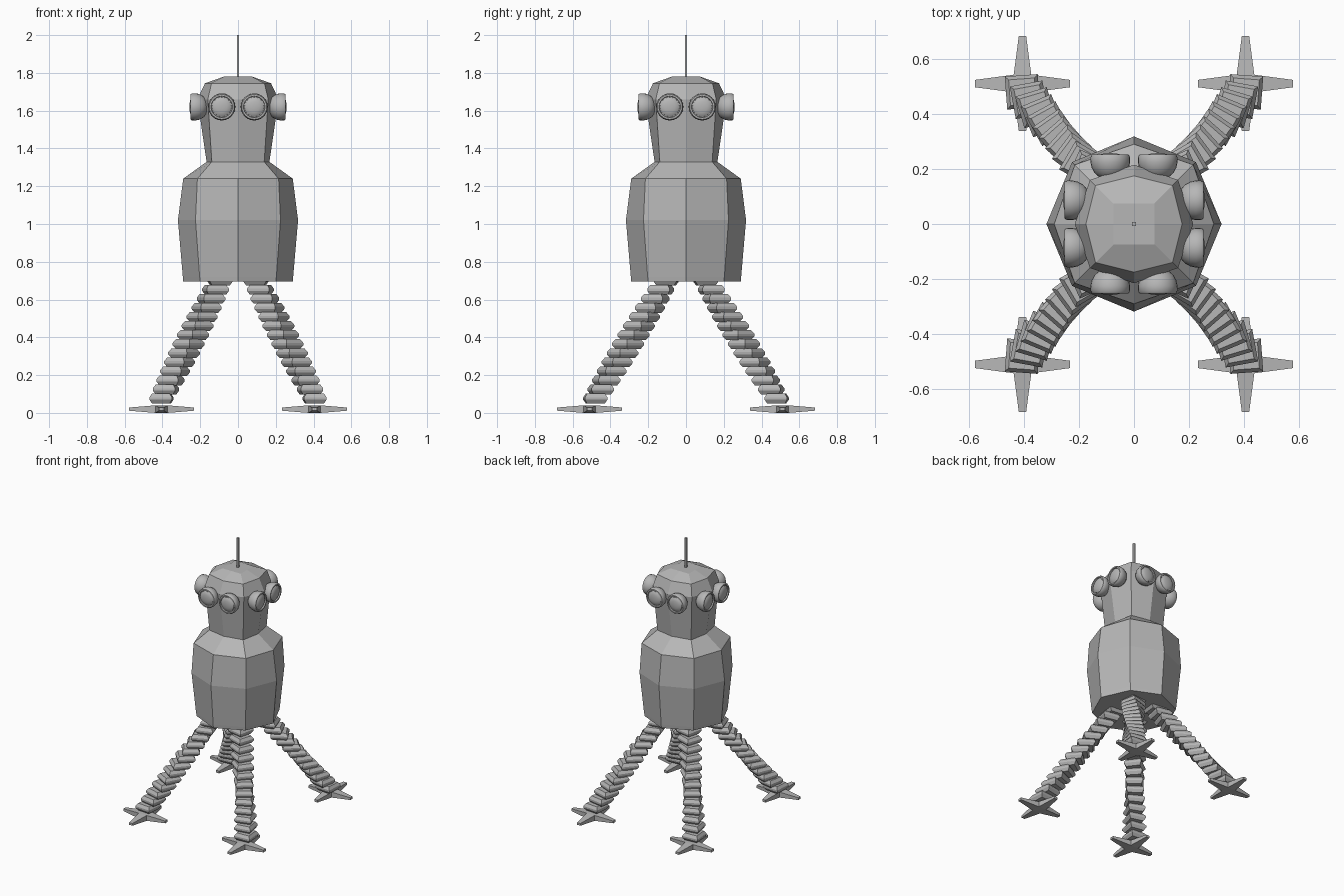
import bpy, bmesh, math
from mathutils import Vector, Matrix

if "Cube" in bpy.data.objects:
    bpy.data.objects.remove(bpy.data.objects["Cube"], do_unlink=True)

grey = bpy.data.materials.new("plain grey")
grey.use_nodes = True
colour = (0.47, 0.47, 0.47, 1)
grey.diffuse_color = colour
grey.node_tree.nodes["Principled BSDF"].inputs["Base Color"].default_value = colour


def finish(name, bm, smooth=False):
    bmesh.ops.recalc_face_normals(bm, faces=bm.faces)
    mesh = bpy.data.meshes.new(name)
    bm.to_mesh(mesh)
    bm.free()
    mesh.materials.append(grey)
    obj = bpy.data.objects.new(name, mesh)
    bpy.context.collection.objects.link(obj)
    if smooth:
        bpy.ops.object.select_all(action='DESELECT')
        obj.select_set(True)
        bpy.context.view_layer.objects.active = obj
        bpy.ops.object.shade_smooth_by_angle(angle=math.radians(40))
    return obj


def loft(bm, rings):
    """Bridge rings of points and cap both ends."""
    loops = [[bm.verts.new(p) for p in ring] for ring in rings]
    n = len(loops[0])
    for a, b in zip(loops, loops[1:]):
        for i in range(n):
            j = (i + 1) % n
            bm.faces.new((a[i], a[j], b[j], b[i]))
    bm.faces.new(loops[0][::-1])
    bm.faces.new(loops[-1])


def octagon(z, axis, diag):
    """Eight points: four on the axes, four at (diag, diag)."""
    ring = []
    for i in range(8):
        r = axis if i % 2 == 0 else diag * math.sqrt(2)
        a = i * math.pi / 4
        ring.append((r * math.cos(a), r * math.sin(a), z))
    return ring


# Body: faceted barrel with sloping shoulders
bm = bmesh.new()
loft(bm, [octagon(*s) for s in (
    (0.695, 0.29, 0.2), (0.72, 0.292, 0.203), (1.02, 0.318, 0.225),
    (1.24, 0.29, 0.215), (1.33, 0.165, 0.138))])
finish("body", bm)

# Head: widens upwards, then closes with a faceted crown
bm = bmesh.new()
loft(bm, [octagon(*s) for s in (
    (1.32, 0.165, 0.138), (1.66, 0.215, 0.16),
    (1.745, 0.175, 0.14), (1.78, 0.075, 0.075))])
finish("head", bm)

# Antenna
bm = bmesh.new()
bmesh.ops.create_cube(bm, size=1, matrix=Matrix.Translation((0, 0, 1.885))
                      @ Matrix.Diagonal((0.013, 0.013, 0.23, 1)))
finish("antenna", bm)


# Eyes: two on each side of the head, a round housing with a domed lens
def revolve_eye(name, turn, offset, profile):
    bm = bmesh.new()
    place = Matrix.Rotation(turn, 4, 'Z')
    rings = []
    for depth, r in profile:
        rings.append([place @ Vector((offset + r * math.cos(a), -depth, 1.62 + r * math.sin(a)))
                      for a in (k * math.tau / 24 for k in range(24))])
    loft(bm, rings)
    finish(name, bm, smooth=True)


housing = [(0.16, 0.02), (0.17, 0.04), (0.185, 0.057), (0.205, 0.068),
           (0.225, 0.072), (0.245, 0.071), (0.252, 0.066), (0.252, 0.057), (0.243, 0.055)]
lens = [(0.235, 0.053), (0.245, 0.051), (0.251, 0.042), (0.255, 0.028), (0.257, 0.01)]
for number, side in enumerate(("front", "left", "back", "right")):
    for hand, offset in (("a", -0.086), ("b", 0.086)):
        turn = number * math.pi / 2
        revolve_eye(f"{side}_eye_housing_{hand}", turn, offset, housing)
        revolve_eye(f"{side}_eye_lens_{hand}", turn, offset, lens)


# Legs: stacks of bevelled square segments that twist on the way down
def leg(name, sx, sy):
    bm = bmesh.new()
    count, top, step = 14, 0.70, 0.048
    for k in range(count):
        t = k / (count - 1)
        cx, cy = 0.095 + 0.31 * t, 0.105 + 0.375 * t
        z = top - k * step
        twist = math.radians(80) * t + math.pi / 4 + 0.1
        rings = []
        for dz, half in ((-0.026, 0.047), (-0.006, 0.06), (0.006, 0.06), (0.026, 0.047)):
            r = half * math.sqrt(2)
            rings.append([(sx * (cx + r * math.cos(twist + q * math.pi / 2)),
                           sy * (cy + r * math.sin(twist + q * math.pi / 2)), z + dz)
                          for q in range(4)])
        loft(bm, rings)
    finish(name, bm)


# Feet: flat four-pointed stars with tapering toes
def foot(name, sx, sy):
    bm = bmesh.new()
    centre = Vector((sx * 0.405, sy * 0.51, 0.02))
    bmesh.ops.create_cube(bm, size=1, matrix=Matrix.Translation(centre)
                          @ Matrix.Diagonal((0.064, 0.064, 0.04, 1)))
    bm.normal_update()
    for face in [f for f in bm.faces if abs(f.normal.z) < 0.5]:
        out = face.normal.copy()
        tip = bmesh.ops.extrude_discrete_faces(bm, faces=[face])["faces"][0]
        goal = centre + out * 0.172
        middle = tip.calc_center_median()
        for v in tip.verts:
            v.co = goal + (v.co - middle) * 0.42
    finish(name, bm)


for sx, hand in ((1, "left"), (-1, "right")):
    for sy, end in ((-1, "front"), (1, "back")):
        leg(f"{end}_{hand}_leg", sx, sy)
        foot(f"{end}_{hand}_foot", sx, sy)
